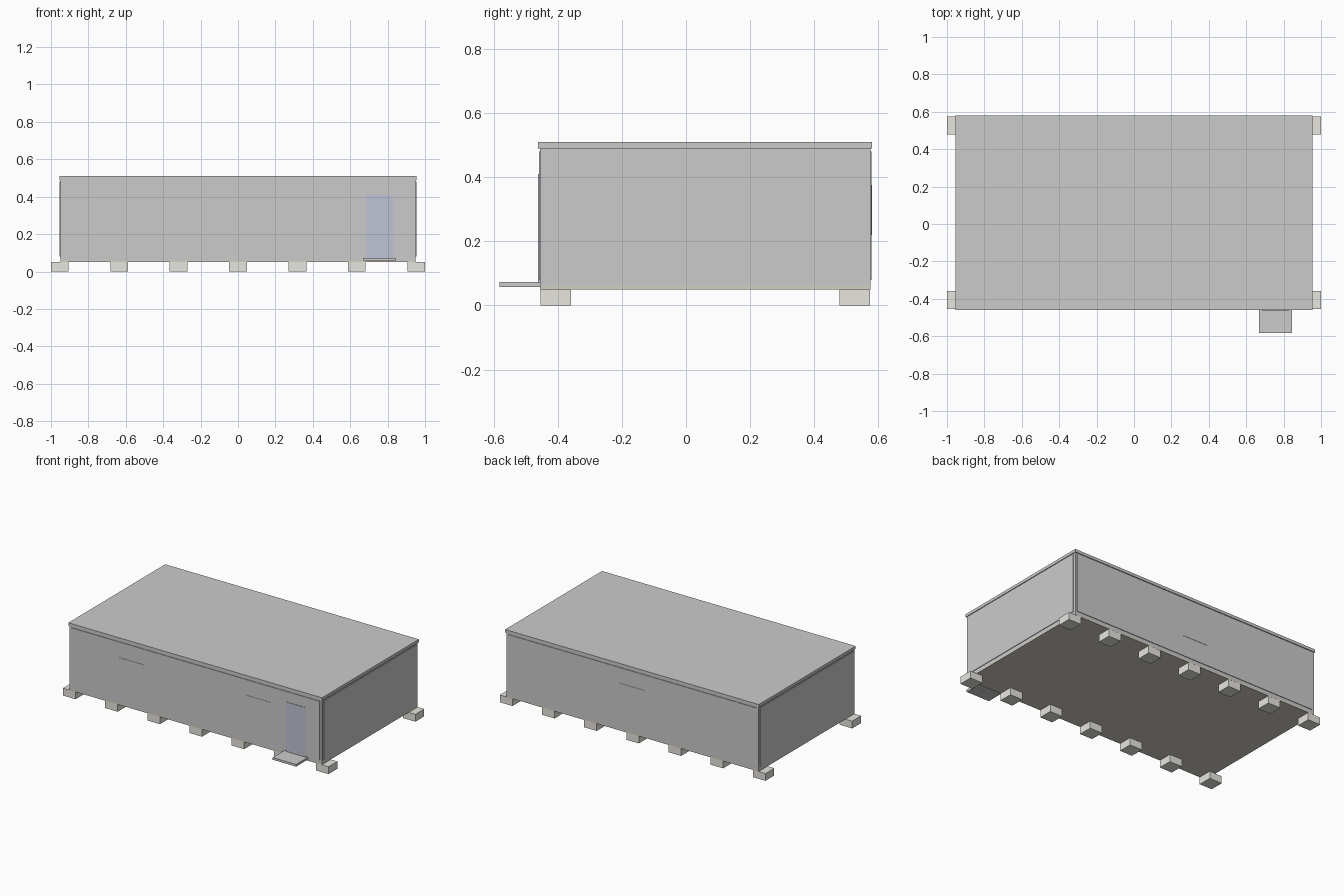
import bpy
import bmesh

if "Cube" in bpy.data.objects:
    bpy.data.objects.remove(bpy.data.objects["Cube"])


def material(name, r, g, b):
    m = bpy.data.materials.new(name)
    m.diffuse_color = (r, g, b, 1)
    m.use_nodes = True
    m.node_tree.nodes["Principled BSDF"].inputs["Base Color"].default_value = m.diffuse_color
    return m


def box(name, x0, x1, y0, y1, z0, z1, mat=None):
    bm = bmesh.new()
    bmesh.ops.create_cube(bm, size=1)
    for v in bm.verts:
        v.co.x = x0 if v.co.x < 0 else x1
        v.co.y = y0 if v.co.y < 0 else y1
        v.co.z = z0 if v.co.z < 0 else z1
    mesh = bpy.data.meshes.new(name)
    bm.to_mesh(mesh)
    bm.free()
    ob = bpy.data.objects.new(name, mesh)
    bpy.context.collection.objects.link(ob)
    if mat:
        mesh.materials.append(mat)
    return ob


blue = material("door_blue", 0.53, 0.56, 0.67)
concrete = material("concrete", 0.80, 0.79, 0.74)
brown = material("floor_brown", 0.66, 0.62, 0.54)

FRONT, BACK, SIDE = -0.455, 0.575, 0.95

# Building shell: floor, core, and overhanging roof
box("floor", -SIDE, SIDE, FRONT, BACK, 0.05, 0.06, brown)
box("core", -SIDE, SIDE, FRONT, BACK, 0.06, 0.492)
box("roof", -0.955, 0.955, -0.461, 0.581, 0.49, 0.51)

# Wall cladding panels standing slightly proud of the frame
box("front_panel", -0.935, 0.935, -0.459, FRONT, 0.08, 0.48)
box("back_panel", -0.935, 0.935, BACK, 0.579, 0.08, 0.48)
for name, s in (("left", -1), ("right", 1)):
    xs = sorted((s * SIDE, s * 0.954))
    box(name + "_panel", xs[0], xs[1], -0.44, 0.56, 0.08, 0.48)

# Windows: two on the front, one on the back
for i, x in enumerate((-0.478, 0.478)):
    box(f"front_window_{i + 1}", x - 0.093, x + 0.093, -0.461, -0.458, 0.22, 0.375)
box("back_window", -0.093, 0.093, 0.578, 0.581, 0.22, 0.375)

# Door and entrance step
box("door", 0.685, 0.83, -0.462, -0.456, 0.073, 0.41, blue)
box("step", 0.668, 0.845, -0.582, FRONT, 0.058, 0.073)

# Foundation blocks along both long sides
for i in range(7):
    x = (i - 3) * 0.3175
    for side, y in (("front", -0.407), ("back", 0.527)):
        box(f"{side}_block_{i + 1}", x - 0.0475, x + 0.0475,
            y - 0.0475, y + 0.0475, 0, 0.05, concrete)
